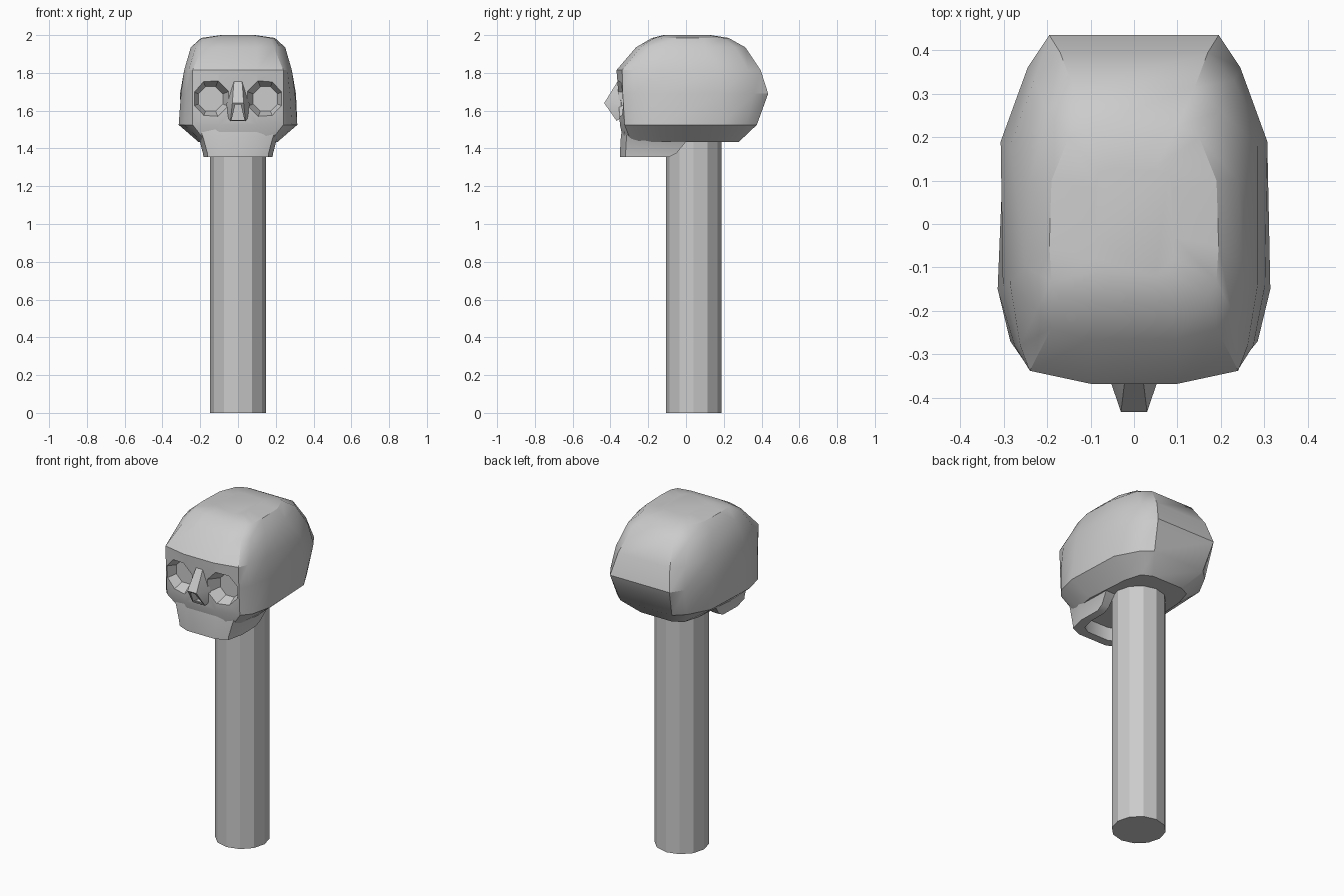
import bpy, bmesh, math
from mathutils import Matrix

if "Cube" in bpy.data.objects:
    bpy.data.objects.remove(bpy.data.objects["Cube"])


def finish(bm, name):
    bmesh.ops.recalc_face_normals(bm, faces=bm.faces[:])
    me = bpy.data.meshes.new(name)
    bm.to_mesh(me)
    bm.free()
    ob = bpy.data.objects.new(name, me)
    bpy.context.collection.objects.link(ob)
    return ob


def loft(name, layers):
    """Stack mirrored half outlines [(z, [(x, y), ...]), ...] into a closed solid."""
    bm = bmesh.new()
    rings = []
    for z, half in layers:
        outline = half + [(-x, y) for x, y in reversed(half)]
        rings.append([bm.verts.new((x, y, z)) for x, y in outline])
    n = len(rings[0])
    for lo, hi in zip(rings, rings[1:]):
        for i in range(n):
            j = (i + 1) % n
            bm.faces.new((lo[i], lo[j], hi[j], hi[i]))
    bm.faces.new(rings[0])
    bm.faces.new(rings[-1])
    return finish(bm, name)


def hull(name, half):
    """Convex hull of points mirrored across x."""
    bm = bmesh.new()
    for x, y, z in half:
        bm.verts.new((x, y, z))
        bm.verts.new((-x, y, z))
    bmesh.ops.convex_hull(bm, input=bm.verts[:])
    return finish(bm, name)


def cone(name, sides, r1, r2, depth, matrix):
    bm = bmesh.new()
    bmesh.ops.create_cone(bm, cap_ends=True, segments=sides, radius1=r1,
                          radius2=r2, depth=depth, matrix=matrix)
    return finish(bm, name)


def cut(target, cutter):
    m = target.modifiers.new("cut", 'BOOLEAN')
    m.operation = 'DIFFERENCE'
    m.solver = 'EXACT'
    m.object = cutter
    bpy.context.view_layer.objects.active = target
    bpy.ops.object.modifier_apply(modifier=m.name)


# Cranium: half outlines from the front centre round to the back
skull = loft("cranium", [
    (1.435, [(.10, -.33), (.17, -.29), (.19, -.25), (.21, -.12), (.19, .15), (.16, .25), (.10, .28)]),
    (1.525, [(.10, -.35), (.24, -.325), (.285, -.27), (.314, -.15), (.30, .19), (.23, .32), (.17, .375)]),
    (1.69, [(.10, -.358), (.24, -.335), (.275, -.28), (.302, -.14), (.307, .19), (.245, .36), (.195, .435)]),
    (1.815, [(.10, -.368), (.24, -.338), (.262, -.28), (.285, -.14), (.285, .18), (.23, .33), (.17, .395)]),
    (1.935, [(.10, -.265), (.19, -.24), (.225, -.20), (.25, -.10), (.24, .10), (.20, .26), (.14, .315)]),
    (1.985, [(.09, -.18), (.17, -.165), (.19, -.13), (.195, -.05), (.19, .10), (.15, .20), (.10, .225)]),
    (2.0, [(.05, -.12), (.08, -.11), (.09, -.08), (.09, -.03), (.09, .08), (.08, .12), (.05, .13)]),
])

# Nose with an open wedge below the tip
nose = hull("nose", [(.02, -.35, 1.775), (.03, -.433, 1.64), (.06, -.345, 1.64),
                     (.06, -.335, 1.57), (.04, -.367, 1.545), (.02, -.30, 1.66)])
nose_cut = hull("nose_cutter", [(x, y, z) for y in (-.50, -.325)
                                for x, z in ((.034, 1.55), (.015, 1.632))])

# Tapered octagonal eye sockets
cutters = [nose_cut]
for s in (-1, 1):
    m = (Matrix.Translation((s * .145, -.35, 1.662)) @ Matrix.Rotation(math.pi / 2, 4, 'X')
         @ Matrix.Rotation(math.pi / 8, 4, 'Z'))
    eye = cone("eye_cutter", 8, .07, .128, .14, m)
    cut(skull, eye)
    cutters.append(eye)
cut(skull, nose_cut)
cut(nose, nose_cut)

# Upper jaw, hollow underneath and open at the back
jaw = loft("jaw", [
    (1.355, [(.09, -.35), (.16, -.32), (.183, -.22), (.18, -.09)]),
    (1.375, [(.09, -.35), (.162, -.32), (.186, -.22), (.183, -.05)]),
    (1.46, [(.10, -.345), (.185, -.315), (.208, -.22), (.20, .02)]),
    (1.50, [(.10, -.34), (.20, -.31), (.24, -.22), (.22, .02)]),
])
jaw_cut = loft("jaw_cutter", [(z, [(.07, -.30), (.115, -.275), (.135, -.20), (.135, .10)])
                              for z in (1.30, 1.437)])
cut(jaw, jaw_cut)
cutters.append(jaw_cut)
for c in cutters:
    bpy.data.objects.remove(c, do_unlink=True)

# Twelve-sided pole
pole = cone("pole", 12, .147, .147, 1.5, Matrix.Translation((0, .04, .75)))

# Soft shading on the bone, sharp on strong creases
for ob, ang in ((skull, 32), (jaw, 35), (nose, 20), (pole, 15)):
    bpy.ops.object.select_all(action='DESELECT')
    ob.select_set(True)
    bpy.context.view_layer.objects.active = ob
    bpy.ops.object.shade_smooth_by_angle(angle=math.radians(ang))
